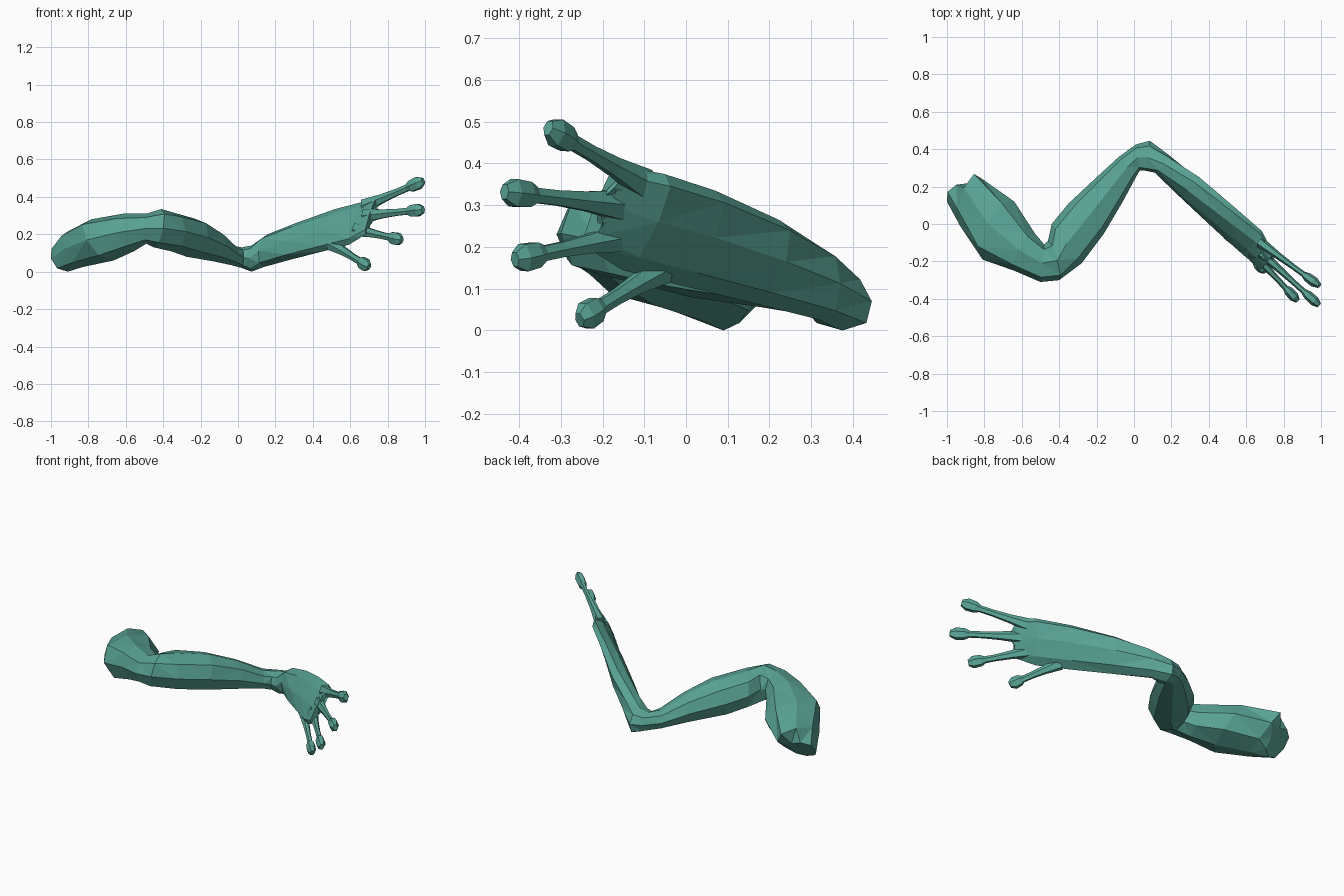
import bpy, bmesh, math
from mathutils import Vector

mat = bpy.data.materials.new("teal_skin")
mat.diffuse_color = (0.10, 0.37, 0.30, 1)


def loft(name, rings, sides, power=1.0):
    """Skin a list of (centre, side vector, up vector) rings, with closed ends."""
    bm = bmesh.new()
    loops = []
    for c, s, u in rings:
        loop = []
        for i in range(sides):
            a = 2 * math.pi * i / sides
            ca, sa = math.cos(a), math.sin(a)
            ca = math.copysign(abs(ca) ** power, ca)
            sa = math.copysign(abs(sa) ** power, sa)
            loop.append(bm.verts.new(c + s * ca + u * sa))
        loops.append(loop)
    for a, b in zip(loops, loops[1:]):
        for i in range(sides):
            j = (i + 1) % sides
            bm.faces.new((a[i], a[j], b[j], b[i]))
    bm.faces.new(loops[0])
    bm.faces.new(loops[-1])
    bmesh.ops.recalc_face_normals(bm, faces=bm.faces)
    bmesh.ops.triangulate(bm, faces=bm.faces)
    me = bpy.data.meshes.new(name)
    bm.to_mesh(me)
    bm.free()
    me.materials.append(mat)
    ob = bpy.data.objects.new(name, me)
    bpy.context.collection.objects.link(ob)
    return ob


# Leg stations: two plan edges (x, y, x, y), bottom z, top z, lean of the top (x, y)
stations = [
    # thigh
    (-1.00, 0.12, -0.86, 0.18, 0.00, 0.14, -0.02, 0.06),
    (-0.93, -0.01, -0.81, 0.24, 0.025, 0.215, -0.04, 0.08),
    (-0.81, -0.19, -0.64, 0.12, 0.06, 0.28, -0.06, 0.04),
    (-0.64, -0.25, -0.53, -0.05, 0.11, 0.31, -0.03, 0.01),
    # knee
    (-0.50, -0.31, -0.48, -0.11, 0.15, 0.31, 0.00, 0.00),
    (-0.40, -0.30, -0.46, -0.09, 0.13, 0.335, 0.02, 0.00),
    # shin
    (-0.28, -0.21, -0.44, 0.00, 0.11, 0.32, 0.00, 0.00),
    (-0.16, -0.05, -0.35, 0.11, 0.08, 0.285, 0.02, 0.02),
    (-0.06, 0.12, -0.20, 0.25, 0.055, 0.22, 0.00, 0.00),
    (0.01, 0.25, -0.08, 0.36, 0.035, 0.14, 0.00, 0.00),
    # heel
    (0.03, 0.285, 0.01, 0.425, 0.02, 0.13, 0.00, 0.00),
    (0.06, 0.285, 0.085, 0.445, 0.00, 0.14, 0.00, -0.01),
    # foot, narrow in plan and tall
    (0.11, 0.275, 0.185, 0.37, 0.025, 0.20, 0.01, 0.00),
    (0.26, 0.145, 0.345, 0.24, 0.065, 0.265, 0.02, 0.03),
    (0.46, -0.02, 0.52, 0.07, 0.11, 0.335, 0.03, 0.045),
    (0.61, -0.14, 0.66, -0.065, 0.145, 0.375, 0.04, 0.05),
    (0.70, -0.22, 0.725, -0.18, 0.20, 0.395, 0.03, 0.04),
]
rings = []
for px, py, qx, qy, zb, zt, lx, ly in stations:
    c = Vector(((px + qx) / 2, (py + qy) / 2, (zb + zt) / 2))
    rings.append((c, Vector(((qx - px) / 2, (qy - py) / 2, 0)),
                  Vector((lx, ly, (zt - zb) / 2))))
loft("leg", rings, 8, 0.85)

# Toes: thin tapered stalks with a round pad at the tip
toes = {
    "upper_toe": ((0.675, -0.10, 0.35), (0.99, -0.33, 0.485)),
    "middle_toe": ((0.68, -0.155, 0.30), (0.99, -0.435, 0.332)),
    "lower_toe": ((0.63, -0.15, 0.225), (0.875, -0.41, 0.17)),
    "inner_toe": ((0.50, -0.055, 0.15), (0.70, -0.255, 0.025)),
}
profile = [(0, 0.042), (0.30, 0.027), (0.55, 0.021), (0.73, 0.021),
           (0.80, 0.035), (0.92, 0.038), (1.0, 0.020)]
n = Vector((0.66, 0.75, 0))
for name, (root, tip) in toes.items():
    root, tip = Vector(root), Vector(tip)
    d = (tip - root).normalized()
    up = n.cross(d).normalized()
    thin = d.cross(up) * 0.72
    loft(name, [(root.lerp(tip, t), thin * r, up * r) for t, r in profile], 6)

# Webs: thin skin bridging neighbouring toe roots
names = list(toes)
for k in range(3):
    a0, a1 = (Vector(v) for v in toes[names[k]])
    b0, b1 = (Vector(v) for v in toes[names[k + 1]])
    web = []
    for t in (0.0, 0.1, 0.2):
        p, q = a0.lerp(a1, t), b0.lerp(b1, t)
        web.append(((p + q) / 2, n * (0.025 - 0.08 * t), (p - q) / 2))
    loft(f"web_{k + 1}", web, 4)
